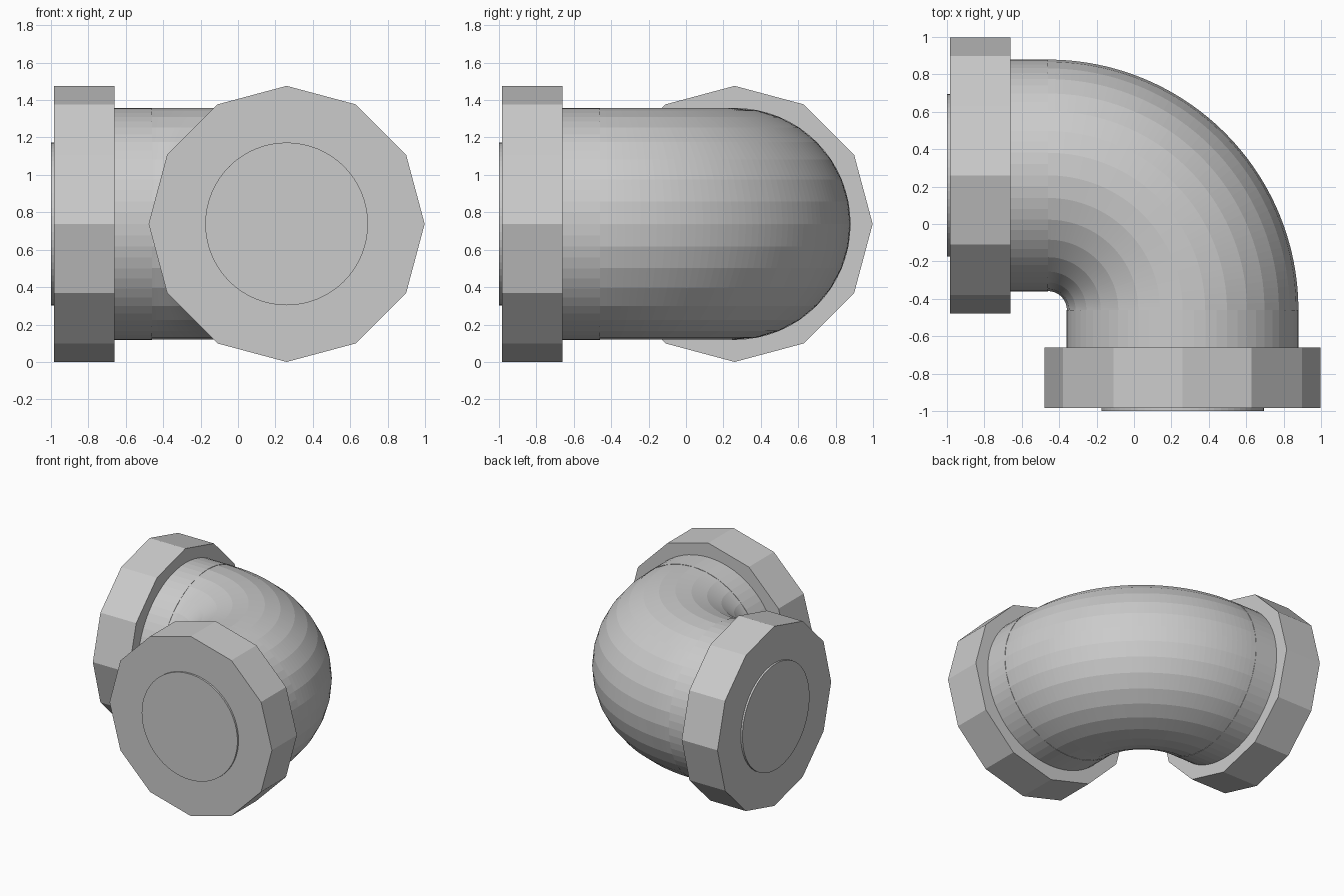
import bpy
import bmesh
import math
from mathutils import Vector

if "Cube" in bpy.data.objects:
    bpy.data.objects.remove(bpy.data.objects["Cube"])

CX, CZ = 0.26, 0.738      # axis offset and height of both openings
BEND = -0.46              # x and y of the bend centre

grey = bpy.data.materials.new("light grey")
grey.diffuse_color = (0.6, 0.6, 0.6, 1)
grey.use_nodes = True
grey.node_tree.nodes["Principled BSDF"].inputs["Base Color"].default_value = grey.diffuse_color


def finish(name, bm):
    bmesh.ops.recalc_face_normals(bm, faces=bm.faces)
    mesh = bpy.data.meshes.new(name)
    bm.to_mesh(mesh)
    bm.free()
    mesh.materials.append(grey)
    obj = bpy.data.objects.new(name, mesh)
    bpy.context.collection.objects.link(obj)
    return obj


def drum(name, side, radius, start, end, sides):
    """Closed prism along -y (front) or -x (left)."""
    bm = bmesh.new()
    rings = []
    for d in (start, end):
        ring = []
        for i in range(sides):
            a = math.tau * i / sides
            u, z = CX + radius * math.cos(a), CZ + radius * math.sin(a)
            ring.append(bm.verts.new((u, d, z) if side == "front" else (d, u, z)))
        rings.append(ring)
        bm.faces.new(ring)
    for i in range(sides):
        j = (i + 1) % sides
        bm.faces.new((rings[0][i], rings[0][j], rings[1][j], rings[1][i]))
    return finish(name, bm)


# Flange, end disc and straight pipe at each opening
for side in ("front", "left"):
    drum(side + "_flange", side, 0.738, -0.985, -0.66, 12)
    drum(side + "_end_disc", side, 0.435, -1.0, -0.98, 64)
    drum(side + "_straight_pipe", side, 0.62, -0.67, BEND, 64)

# Quarter-turn elbow swept about the vertical axis at the bend centre
bm = bmesh.new()
profile = [bm.verts.new((CX + 0.619 * math.cos(math.tau * i / 32), BEND,
                         CZ + 0.619 * math.sin(math.tau * i / 32)))
           for i in range(32)]
edges = [bm.edges.new((profile[i], profile[(i + 1) % 32])) for i in range(32)]
bmesh.ops.spin(bm, geom=profile + edges, cent=Vector((BEND, BEND, 0)),
               axis=(0, 0, 1), angle=math.pi / 2, steps=48, use_duplicate=False)
finish("elbow", bm)
